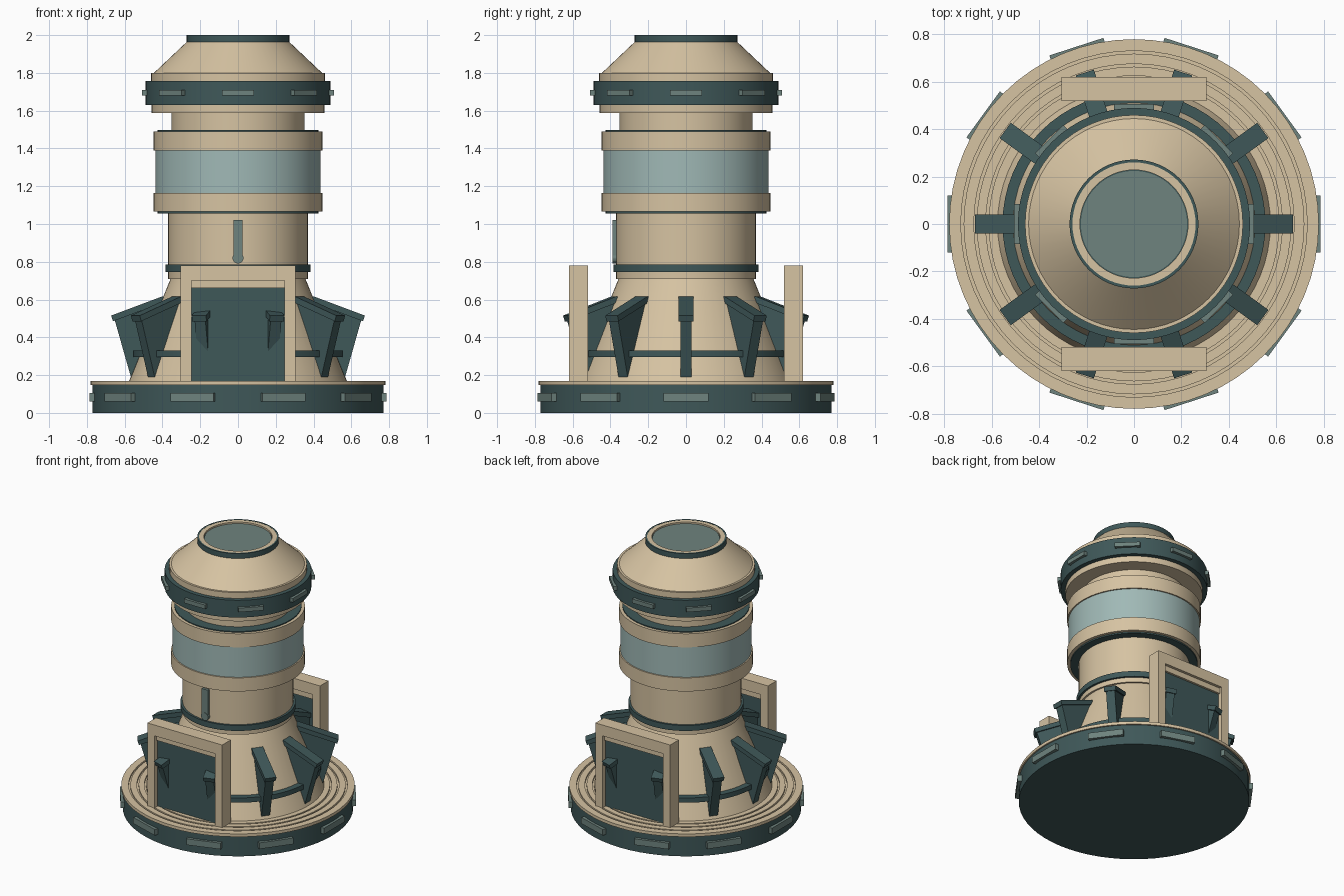
import bpy, bmesh, math
from mathutils import Matrix

if "Cube" in bpy.data.objects:
    bpy.data.objects.remove(bpy.data.objects["Cube"])


def material(name, rgb):
    m = bpy.data.materials.new(name)
    lin = [((c / 255 + 0.055) / 1.055) ** 2.4 for c in rgb]
    m.diffuse_color = (*lin, 1)
    m.use_nodes = True
    m.node_tree.nodes["Principled BSDF"].inputs["Base Color"].default_value = m.diffuse_color
    return m


TAN = material("sand", (214, 195, 162))
DARK = material("dark teal", (63, 88, 89))
GLASS = material("pale glass", (160, 185, 182))
PLATE = material("grey teal", (110, 131, 126))


def finish(name, bm, mat, smooth=False):
    bmesh.ops.recalc_face_normals(bm, faces=bm.faces[:])
    me = bpy.data.meshes.new(name)
    bm.to_mesh(me)
    bm.free()
    me.materials.append(mat)
    ob = bpy.data.objects.new(name, me)
    bpy.context.collection.objects.link(ob)
    if smooth:
        bpy.ops.object.select_all(action='DESELECT')
        ob.select_set(True)
        bpy.context.view_layer.objects.active = ob
        bpy.ops.object.shade_smooth_by_angle(angle=math.radians(30))
    return ob


def lathe(name, profile, mat, n=64):
    """Revolve (radius, z) points; radius 0 makes a pole."""
    bm = bmesh.new()
    rings = []
    for r, z in profile:
        if r == 0:
            rings.append([bm.verts.new((0, 0, z))] * n)
        else:
            rings.append([bm.verts.new((r * math.cos(2 * math.pi * i / n),
                                        r * math.sin(2 * math.pi * i / n), z)) for i in range(n)])
    for a, b in zip(rings, rings[1:]):
        for i in range(n):
            j = (i + 1) % n
            vs = list(dict.fromkeys((a[i], a[j], b[j], b[i])))
            bm.faces.new(vs)
    return finish(name, bm, mat, True)


def drum(name, r, z0, z1, mat, r_top=None):
    return lathe(name, [(0, z0), (r, z0), (r if r_top is None else r_top, z1), (0, z1)], mat)


def add_box(bm, x0, x1, y0, y1, z0, z1, angle=0):
    m = Matrix.Rotation(angle, 4, 'Z') @ Matrix.Translation(((x0 + x1) / 2, (y0 + y1) / 2, (z0 + z1) / 2))
    m = m @ Matrix.Diagonal((x1 - x0, y1 - y0, z1 - z0, 1))
    bmesh.ops.create_cube(bm, size=1, matrix=m)


def add_prism(bm, pts, width, angle):
    """Extrude a radial (r, z) outline sideways and turn it round the tower."""
    rot = Matrix.Rotation(angle, 3, 'Z')
    sides = []
    for y in (-width / 2, width / 2):
        sides.append([bm.verts.new(rot @ Matrix.Translation((r, y, z)).to_translation()) for r, z in pts])
        bm.faces.new(sides[-1])
    for i in range(len(pts)):
        j = (i + 1) % len(pts)
        bm.faces.new((sides[0][i], sides[0][j], sides[1][j], sides[1][i]))


def plate_ring(name, count, r, width, z0, z1):
    bm = bmesh.new()
    for i in range(count):
        add_box(bm, r - 0.03, r, -width / 2, width / 2, z0, z1, 2 * math.pi * i / count)
    finish(name, bm, PLATE)


# Base: dark drum with grooved sand deck
drum("base_drum", 0.77, 0, 0.15, DARK)
deck = [(0, 0.148), (0.78, 0.148), (0.78, 0.17)]
for r in (0.725, 0.67, 0.62):
    deck += [(r + 0.006, 0.17), (r + 0.006, 0.158), (r - 0.006, 0.158), (r - 0.006, 0.17)]
lathe("base_deck", deck + [(0, 0.17)], TAN)
plate_ring("base_plates", 10, 0.787, 0.24, 0.06, 0.105)

# Tower body, from the bottom up
drum("lower_cone", 0.58, 0.16, 0.715, TAN, 0.355)
drum("cone_band", 0.555, 0.295, 0.33, DARK)
drum("cone_collar", 0.37, 0.71, 0.745, TAN)
drum("dark_collar", 0.385, 0.745, 0.785, DARK)
drum("middle_cylinder", 0.37, 0.78, 1.07, TAN)
drum("under_window_step", 0.425, 1.055, 1.07, DARK)
drum("lower_window_ring", 0.447, 1.065, 1.165, TAN)
drum("window_band", 0.438, 1.16, 1.395, GLASS)
drum("upper_window_ring", 0.447, 1.39, 1.49, TAN)
drum("over_window_step", 0.425, 1.48, 1.497, DARK)
drum("neck", 0.352, 1.49, 1.60, TAN)
drum("crown_lower_ring", 0.458, 1.587, 1.635, TAN)
drum("crown_band", 0.49, 1.63, 1.757, DARK)
drum("crown_upper_ring", 0.46, 1.75, 1.80, TAN)
drum("roof_cone", 0.445, 1.80, 1.97, TAN, 0.265)
plate_ring("crown_plates", 8, 0.507, 0.17, 1.68, 1.71)

# Roof cap: dark rim, sand ring, hatch disc
lathe("cap_rim", [(0, 1.963), (0.272, 1.963), (0.272, 2.0), (0.26, 2.0), (0.26, 1.985), (0, 1.985)], DARK)
lathe("cap_ring", [(0.228, 1.98), (0.262, 1.98), (0.262, 1.999), (0.228, 1.999), (0.228, 1.98)], TAN)
drum("cap_hatch", 0.224, 1.98, 1.99, PLATE)

# Ten buttresses: web with a wider sloping cap
bm = bmesh.new()
for i in range(10):
    a = 2 * math.pi * i / 10
    add_prism(bm, [(0.36, 0.61), (0.655, 0.50), (0.567, 0.19), (0.50, 0.19)], 0.06, a)
    add_prism(bm, [(0.38, 0.617), (0.40, 0.617), (0.672, 0.515), (0.662, 0.485), (0.38, 0.59)], 0.08, a)
finish("buttresses", bm, DARK)

# Front and back doorways
for side, s in (("front", 0), ("back", math.pi)):
    bm = bmesh.new()
    for x in (-0.275, 0.275):
        add_box(bm, x - 0.03, x + 0.03, -0.62, -0.52, 0.165, 0.70, s)
    add_box(bm, -0.305, 0.305, -0.62, -0.52, 0.70, 0.78, s)
    add_box(bm, -0.245, 0.245, -0.60, -0.53, 0.66, 0.70, s)
    finish(side + "_door_frame", bm, TAN)
    bm = bmesh.new()
    add_box(bm, -0.245, 0.245, -0.585, -0.54, 0.165, 0.66, s)
    finish(side + "_door", bm, DARK)

# Narrow strip with a knob on the front of the cylinder
bm = bmesh.new()
add_box(bm, -0.025, 0.025, -0.388, -0.35, 0.81, 1.02)
bmesh.ops.create_cone(bm, cap_ends=True, segments=20, radius1=0.029, radius2=0.029, depth=0.04,
                      matrix=Matrix.Translation((0, -0.37, 0.82)) @ Matrix.Rotation(math.pi / 2, 4, 'X'))
finish("front_strip", bm, PLATE)
